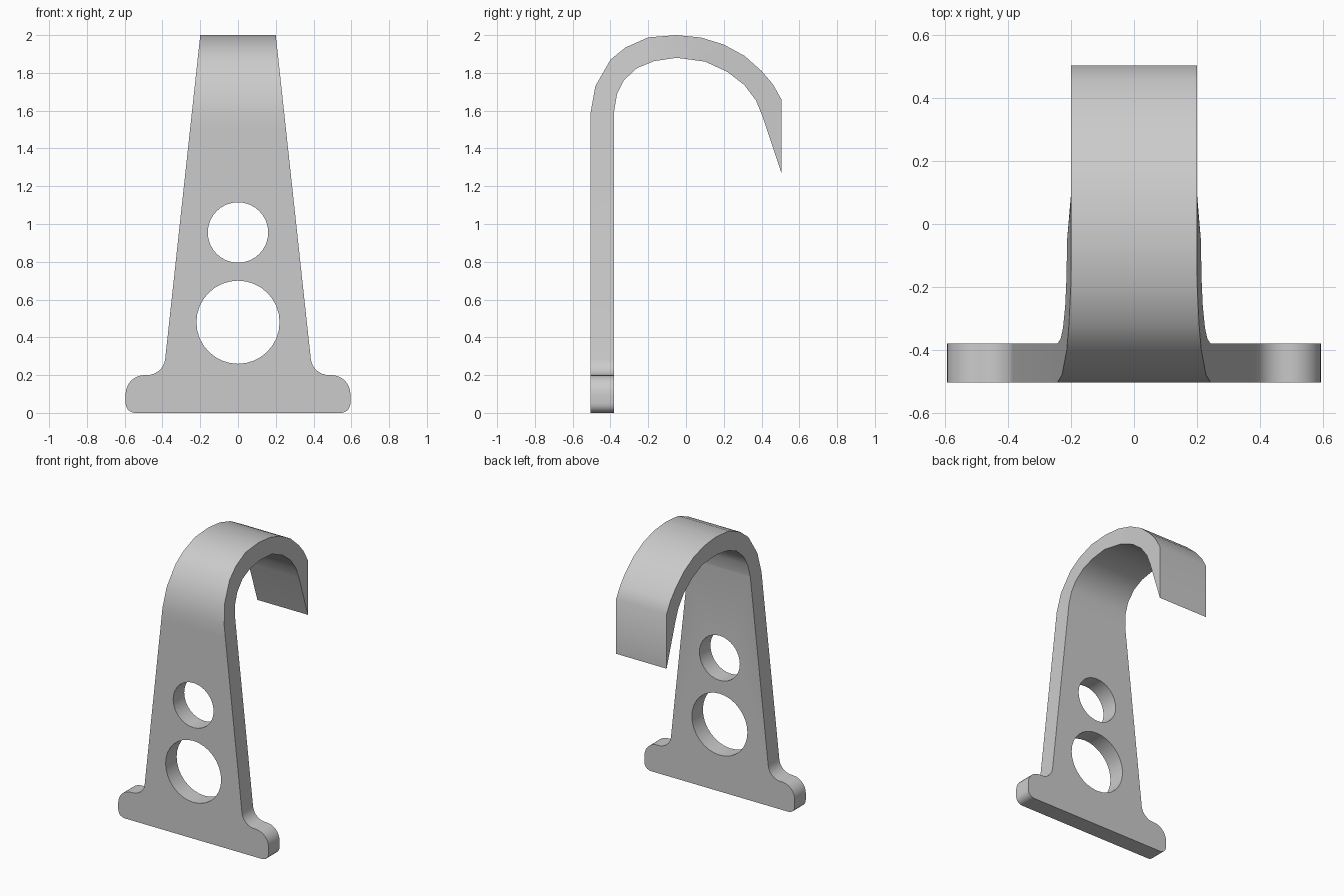
import bpy, bmesh, math
from mathutils import Vector

if "Cube" in bpy.data.objects:
    bpy.data.objects.remove(bpy.data.objects["Cube"])


def prism(name, pts, axis, half):
    """Extrude a closed 2D profile symmetrically along 'x' (y,z pts) or 'y' (x,z pts)."""
    bm = bmesh.new()
    at = (lambda p, s: (s, p[0], p[1])) if axis == 'x' else (lambda p, s: (p[0], s, p[1]))
    a = [bm.verts.new(at(p, -half)) for p in pts]
    b = [bm.verts.new(at(p, half)) for p in pts]
    bm.faces.new(a)
    bm.faces.new(b[::-1])
    for i in range(len(pts)):
        j = (i + 1) % len(pts)
        bm.faces.new((a[i], b[i], b[j], a[j]))
    bmesh.ops.recalc_face_normals(bm, faces=bm.faces)
    me = bpy.data.meshes.new(name)
    bm.to_mesh(me)
    bm.free()
    ob = bpy.data.objects.new(name, me)
    bpy.context.collection.objects.link(ob)
    return ob


def arc(cx, cz, rx, rz, a0, a1, n=8):
    return [(cx + rx * math.cos(math.radians(a0 + (a1 - a0) * i / n)),
             cz + rz * math.sin(math.radians(a0 + (a1 - a0) * i / n))) for i in range(n + 1)]


def boolean(ob, cutter, op):
    cutter.hide_render = True
    m = ob.modifiers.new(op, 'BOOLEAN')
    m.operation, m.object, m.solver = op, cutter, 'EXACT'
    bpy.context.view_layer.objects.active = ob
    bpy.ops.object.modifier_apply(modifier=m.name)
    bpy.data.objects.remove(cutter)


# Side profile: upright strap curling into a pointed hook
outer = [(-.505, -.1), (-.505, 1.59), (-.48, 1.73), (-.40, 1.87), (-.32, 1.935),
         (-.20, 1.988), (-.05, 2.0), (.08, 1.987), (.20, 1.95), (.31, 1.89),
         (.40, 1.81), (.46, 1.74), (.505, 1.66)]
inner = [(.505, 1.27), (.405, 1.57), (.37, 1.655), (.31, 1.735), (.22, 1.805),
         (.10, 1.86), (-.05, 1.88), (-.17, 1.862), (-.26, 1.825), (-.33, 1.76),
         (-.365, 1.69), (-.38, 1.6), (-.38, -.1)]
hook = prism("hook", outer + inner, 'x', 1.0)

# Front profile: tapered upright with a flared, rounded foot
right = (arc(.545, .05, .05, .05, -90, 0, 5) + arc(.495, .1, .1, .1, 0, 90)
         + arc(.483, .295, .098, .095, 270, 186) + [(.189, 2.1)])
front = prism("front_outline", right + [(-x, z) for x, z in reversed(right)], 'y', .8)
boolean(hook, front, 'INTERSECT')

# Two round holes through the upright
for z, r in ((.955, .16), (.48, .22)):
    hole = prism("hole_cutter", arc(0, z, r, r, 0, 360, 32)[:-1], 'y', .8)
    boolean(hook, hole, 'DIFFERENCE')

# Straight-sided tip: split the side faces at the crown, then hold the width
bm = bmesh.new()
bm.from_mesh(hook.data)
for p, q in (((-.05, 1.88), (.08, 1.987)), ((.10, 1.86), (.08, 1.987))):
    no = Vector((0, q[1] - p[1], p[0] - q[0])).normalized()
    bmesh.ops.bisect_plane(bm, geom=bm.verts[:] + bm.edges[:] + bm.faces[:],
                           dist=.0005, plane_co=(0, *p), plane_no=no)
for v in bm.verts:
    if v.co.y > .05:
        v.co.x = math.copysign(.2, v.co.x)
bmesh.ops.recalc_face_normals(bm, faces=bm.faces)
bm.to_mesh(hook.data)
bm.free()

bpy.ops.object.select_all(action='DESELECT')
hook.select_set(True)
bpy.context.view_layer.objects.active = hook
bpy.ops.object.shade_smooth_by_angle(angle=math.radians(32))
